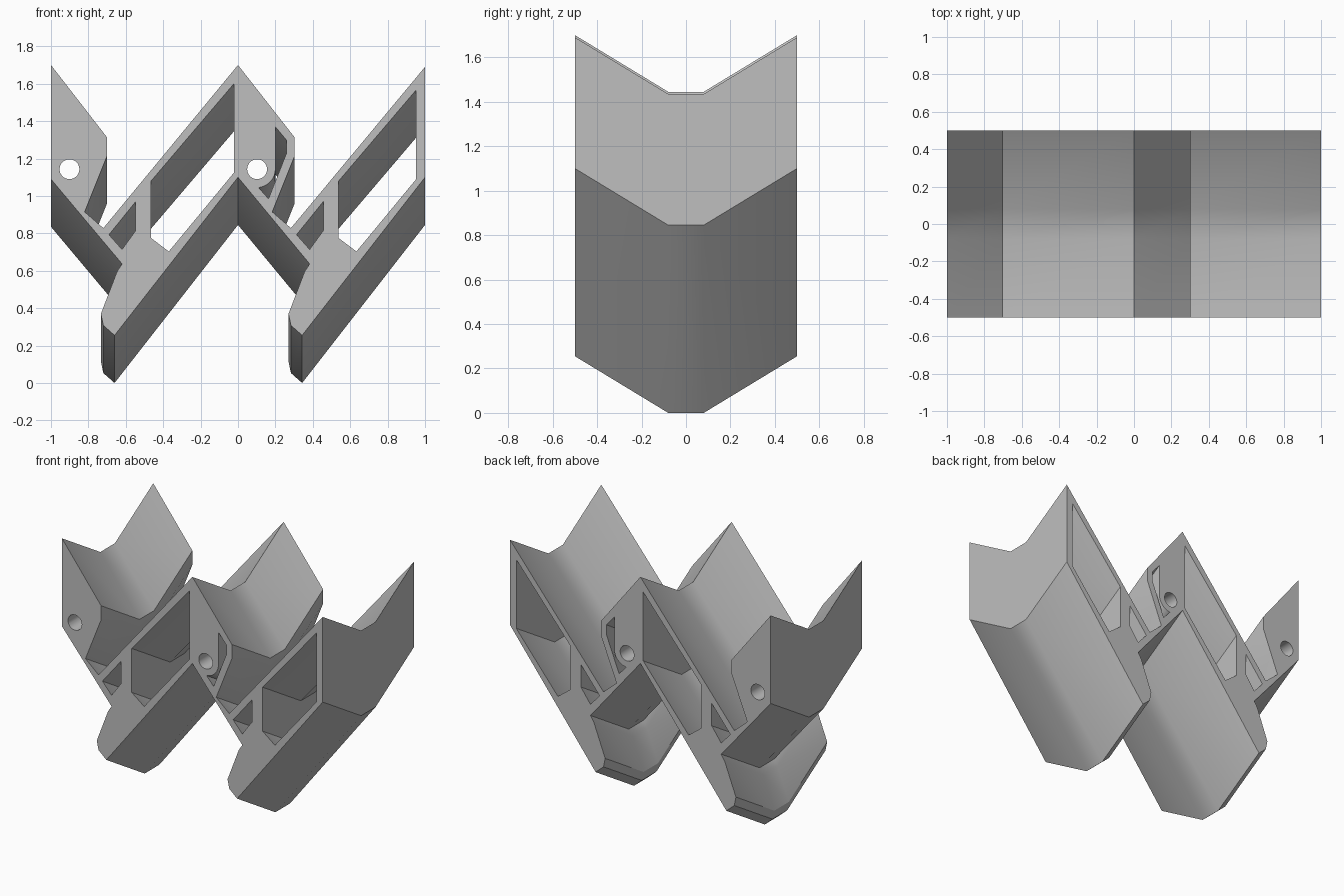
import bpy, bmesh, math

if "Cube" in bpy.data.objects:
    bpy.data.objects.remove(bpy.data.objects["Cube"])

RISE = 0.255       # how far the ends sit above the flat middle band
BAND = 0.08        # half width of the flat middle band
UNITS = (-1.003, 0.0)


def drop(y):
    """Height change from the end face at depth y."""
    return RISE * (max(abs(y) - BAND, 0) / (0.5 - BAND) - 1)


def loft(name, points, half=0.5, bent=True):
    """Sweep an x-z profile along y, following the chevron bend."""
    bm = bmesh.new()
    stations = (-half, -BAND, BAND, half) if bent else (-half, half)
    rings = [[bm.verts.new((x, y, z + (drop(y) if bent else 0))) for x, z in points]
             for y in stations]
    n = len(points)
    for a, b in zip(rings, rings[1:]):
        for i in range(n):
            bm.faces.new((a[i], a[(i + 1) % n], b[(i + 1) % n], b[i]))
    bm.faces.new(rings[0])
    bm.faces.new(rings[-1])
    bmesh.ops.recalc_face_normals(bm, faces=bm.faces)
    mesh = bpy.data.meshes.new(name)
    bm.to_mesh(mesh)
    bm.free()
    obj = bpy.data.objects.new(name, mesh)
    bpy.context.collection.objects.link(obj)
    return obj


def arc(cx, cz, r, start, end, count):
    angles = [math.radians(start + (end - start) * i / (count - 1)) for i in range(count)]
    return [(cx + r * math.cos(a), cz + r * math.sin(a)) for a in angles]


def shift(points, dx):
    return [(max(-1, min(1, x + dx)), z) for x, z in points]


# Zigzag outline: hooked arm and gutter on top, sloping blade below
upper = [(0, 1.70), (0.303, 1.313), (0.303, 1.215), (0.183, 0.915), (0.283, 0.828)]
lower = [(1.003, 1.10), (0.343, 0.255), (0.283, 0.308), (0.27, 0.37),
         (0.356, 0.595), (0.383, 0.637)]
outline = []
for dx in UNITS:
    outline += shift(upper, dx)
outline.append((1, 1.69))
for dx in reversed(UNITS):
    outline += shift(lower, dx)
outline.append((-1, 1.09))
body = loft("chevron_blade_pair", outline)

# Openings through the blades and arms
cutters = []
for dx, right in zip(UNITS, (0.981, 0.952)):
    blade_hole = [(right, 1.08 + (right - 0.538) * 1.174), (0.538, 1.08), (0.538, 0.775),
                  (0.633, 0.703), (right, 0.703 + (right - 0.633) * 1.21)]
    small_hole = [(0.456, 0.97), (0.313, 0.793), (0.383, 0.714), (0.456, 0.815)]
    cutters.append(loft("blade_cutter", shift(blade_hole, dx), 0.6))
    cutters.append(loft("small_cutter", shift(small_hole, dx), 0.6))
    rod_hole = arc(0.102, 1.143, 0.053, 0, 348.75, 32)
    cutters.append(loft("rod_cutter", shift(rod_hole, dx), 0.7, bent=False))

# Pocket curving around the rod hole in the middle arm
pocket = [(0.2, 1.37), (0.26, 1.298), (0.26, 1.23), (0.163, 0.985), (0.11, 1.045)]
pocket += arc(0.1, 1.145, 0.1, -80, 0, 9)
cutters.append(loft("pocket_cutter", pocket, 0.6))

for cutter in cutters:
    cutter.hide_render = True
    mod = body.modifiers.new(cutter.name, "BOOLEAN")
    mod.operation = "DIFFERENCE"
    mod.solver = "EXACT"
    mod.object = cutter

# Apply the cuts and drop the helpers
bpy.context.view_layer.update()
evaluated = body.evaluated_get(bpy.context.evaluated_depsgraph_get())
result = bpy.data.meshes.new_from_object(evaluated)
body.modifiers.clear()
body.data = result
for cutter in cutters:
    bpy.data.objects.remove(cutter)

# Plain grey finish
grey = bpy.data.materials.new("light_grey")
grey.use_nodes = True
colour = (0.52, 0.52, 0.52, 1)
grey.diffuse_color = colour
grey.node_tree.nodes["Principled BSDF"].inputs["Base Color"].default_value = colour
body.data.materials.clear()
body.data.materials.append(grey)

bpy.ops.object.select_all(action="DESELECT")
body.select_set(True)
bpy.context.view_layer.objects.active = body
bpy.ops.object.shade_smooth_by_angle(angle=math.radians(30))
